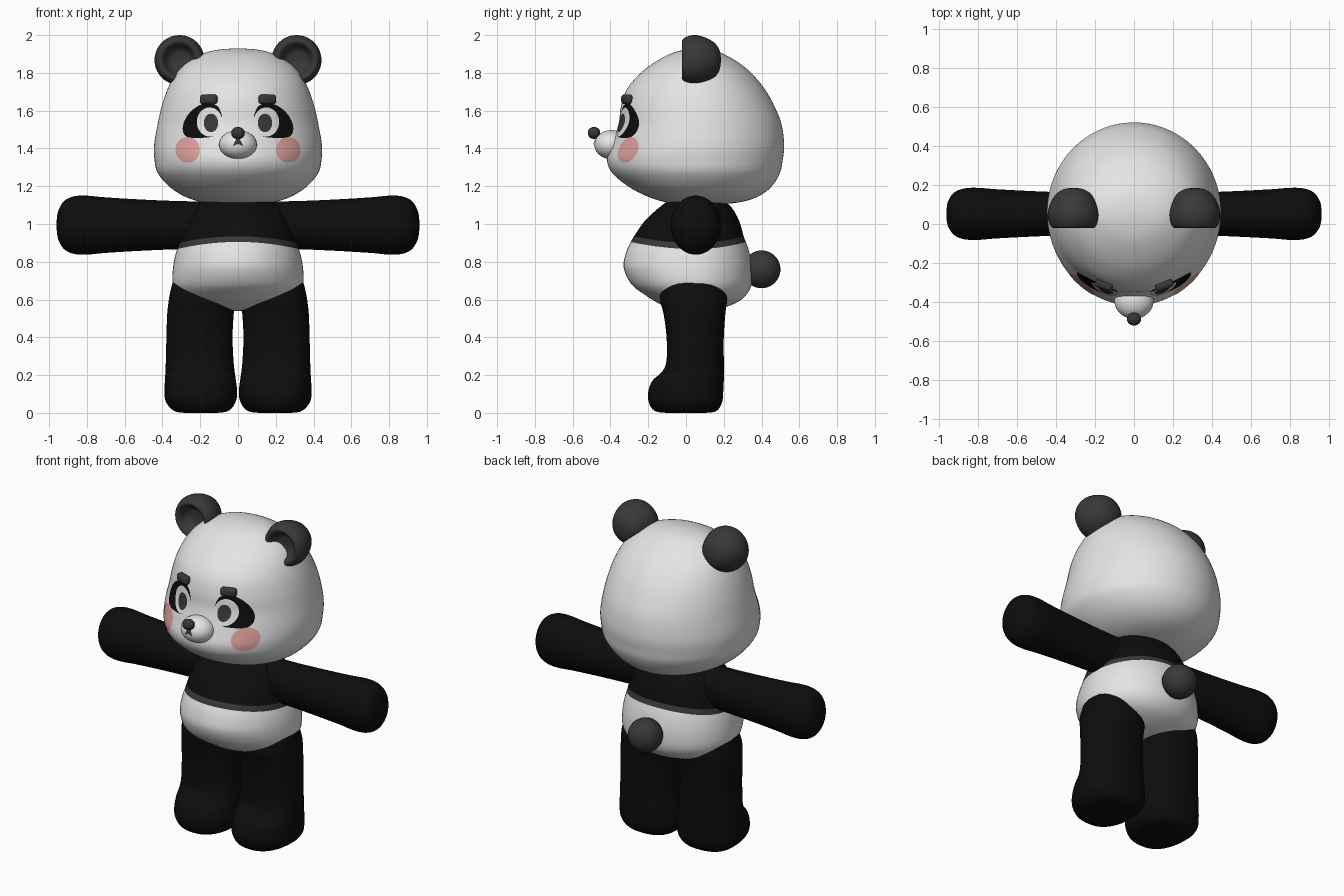
import bpy, bmesh, math
from mathutils import Matrix, Vector

if "Cube" in bpy.data.objects:
    bpy.data.objects.remove(bpy.data.objects["Cube"])


def mat(name, r, g, b):
    m = bpy.data.materials.new(name)
    m.diffuse_color = (r, g, b, 1)
    m.use_nodes = True
    m.node_tree.nodes["Principled BSDF"].inputs["Base Color"].default_value = m.diffuse_color
    return m


WHITE = mat("soft white", 0.78, 0.78, 0.78)
BLACK = mat("black", 0.004, 0.004, 0.004)
GREY = mat("charcoal grey", 0.04, 0.04, 0.04)
PINK = mat("blush pink", 0.75, 0.36, 0.34)


def finish(bm, name, mats, recalc=True):
    if recalc:
        bmesh.ops.recalc_face_normals(bm, faces=bm.faces[:])
    for f in bm.faces:
        f.smooth = True
    me = bpy.data.meshes.new(name)
    bm.to_mesh(me)
    bm.free()
    for m in mats:
        me.materials.append(m)
    ob = bpy.data.objects.new(name, me)
    bpy.context.collection.objects.link(ob)
    return ob


def smooth_rows(rows, k=5):
    """Catmull-Rom interpolation through rows of numbers."""
    out = []
    for i in range(len(rows) - 1):
        p0, p1 = rows[max(i - 1, 0)], rows[i]
        p2, p3 = rows[i + 1], rows[min(i + 2, len(rows) - 1)]
        for j in range(k):
            t = j / k
            out.append([0.5 * (2 * b + (c - a) * t + (2 * a - 5 * b + 4 * c - d) * t * t
                               + (3 * b - a - 3 * c + d) * t ** 3)
                        for a, b, c, d in zip(p0, p1, p2, p3)])
    out.append(list(rows[-1]))
    return out


def loft(rows, yc=None, power=2.0, seg=56):
    """Stack rings (height, centre x, half width, front y, back y)."""
    bm = bmesh.new()
    rings = []
    for z, cx, w, yf, yb in smooth_rows(rows):
        mid = (yf + yb) / 2 if yc is None else yc
        ring = []
        for i in range(seg):
            a = 2 * math.pi * i / seg
            c, s = math.cos(a), math.sin(a)
            ux = math.copysign(abs(c) ** (2 / power), c)
            uy = math.copysign(abs(s) ** (2 / power), s)
            ring.append(bm.verts.new((cx + w * ux, mid + uy * (yb - mid if s > 0 else mid - yf), z)))
        rings.append(ring)
    for a, b in zip(rings, rings[1:]):
        for i in range(seg):
            j = (i + 1) % seg
            bm.faces.new((a[i], a[j], b[j], b[i]))
    bm.faces.new(rings[0])
    bm.faces.new(rings[-1])
    return bm


def ball(name, centre, size, m):
    bm = bmesh.new()
    bmesh.ops.create_uvsphere(bm, u_segments=32, v_segments=20, radius=1)
    bm.transform(Matrix.Translation(centre) @ Matrix.Diagonal((*size, 1)))
    return finish(bm, name, [m])


# Head
YC = 0.06
HEAD = [(1.105, 0, .01, .05, .07), (1.11, 0, .16, -.08, .25), (1.14, 0, .27, -.19, .37),
        (1.195, 0, .36, -.30, .45), (1.27, 0, .425, -.39, .497), (1.34, 0, .442, -.418, .512),
        (1.42, 0, .444, -.395, .52), (1.53, 0, .425, -.357, .505), (1.62, 0, .405, -.345, .47),
        (1.71, 0, .375, -.315, .42), (1.79, 0, .333, -.25, .355), (1.85, 0, .275, -.175, .285),
        (1.90, 0, .19, -.085, .20), (1.922, 0, .11, -.01, .14), (1.93, 0, .01, .05, .07)]
finish(loft(HEAD, YC, seg=72), "head", [WHITE])
DENSE = smooth_rows(HEAD)


def face_y(x, z):
    for a, b in zip(DENSE, DENSE[1:]):
        if a[0] <= z <= b[0]:
            t = (z - a[0]) / (b[0] - a[0])
            w, yf = a[2] + t * (b[2] - a[2]), a[3] + t * (b[3] - a[3])
            return YC - (YC - yf) * math.sqrt(max(0, 1 - (x / w) ** 2))
    return YC


def muzzle_y(x, z):
    return -.395 - .09 * math.sqrt(max(0, 1 - (x / .1) ** 2 - ((z - 1.42) / .077) ** 2))


def patch(name, outline, centre, side, lift, m, surface=face_y, steps=7):
    """Thin sheet that follows the surface inside an (x, z) outline."""
    bm = bmesh.new()

    def put(p):
        return bm.verts.new((side * p[0], surface(p[0], p[1]) - lift, p[1]))
    rings = [[put([c + (q - c) * s / steps for c, q in zip(centre, p)]) for p in outline]
             for s in range(1, steps + 1)]
    mid, n = put(centre), len(outline)
    for i in range(n):
        j = (i + 1) % n
        bm.faces.new((mid, rings[0][i], rings[0][j]))
        for a, b in zip(rings, rings[1:]):
            bm.faces.new((a[i], b[i], b[j], a[j]))
    bm.normal_update()
    if sum(f.normal.y for f in bm.faces) > 0:
        bmesh.ops.reverse_faces(bm, faces=bm.faces[:])
    return finish(bm, name, [m], recalc=False)


def oval(cx, cz, rx, rz, n=36):
    return [(cx + rx * math.cos(2 * math.pi * i / n), cz + rz * math.sin(2 * math.pi * i / n))
            for i in range(n)]


EYE_SPOT = [(.085, 1.575), (.105, 1.62), (.15, 1.64), (.205, 1.628), (.255, 1.59), (.288, 1.535),
            (.29, 1.485), (.262, 1.458), (.20, 1.456), (.13, 1.465), (.09, 1.51)]
EYE_SPOT = smooth_rows(EYE_SPOT + EYE_SPOT[:1], 4)[:-1]

# Muzzle, nose and mouth
ball("muzzle", (0, -.395, 1.42), (.1, .09, .077), WHITE)
ball("nose", (0, -.487, 1.482), (.036, .033, .032), GREY)
patch("mouth", [(-.026, 1.412), (0, 1.424), (.026, 1.412), (.02, 1.43), (.007, 1.455),
                (-.007, 1.455), (-.02, 1.43)], (0, 1.432), 1, .004, GREY, muzzle_y)

# Torso with dark top and hem band
bm = loft([(.54, 0, .01, .03, .05), (.55, 0, .13, -.07, .17), (.58, 0, .24, -.145, .26),
           (.62, 0, .31, -.21, .315), (.68, 0, .345, -.288, .347), (.77, 0, .345, -.33, .35),
           (.85, 0, .335, -.317, .335), (.905, 0, .322, -.292, .317), (.935, 0, .315, -.275, .305),
           (1.02, 0, .28, -.215, .28), (1.10, 0, .22, -.125, .23), (1.14, 0, .12, -.06, .15),
           (1.145, 0, .01, .04, .06)], .05)
for f in bm.faces:
    z = f.calc_center_median().z
    f.material_index = 0 if z < .905 else 1 if z < .935 else 2
for v in bm.verts:
    v.co.z -= .04 * (v.co.x / .32) ** 2 * max(0, 1 - abs(v.co.z - .92) / .2)
finish(bm, "torso", [WHITE, GREY, BLACK])

# Tail
ball("tail", (0, .40, .76), (.1, .1, .1), GREY)

ARM = [(.10, .125), (.30, .127), (.50, .135), (.70, .147), (.80, .156), (.87, .152),
       (.92, .128), (.95, .08), (.959, .035), (.96, .003)]
EAR = [(.185, .003), (.178, .05), (.15, .092), (.10, .12), (.05, .132), (.01, .126), (-.015, .112),
       (-.02, .098), (-.008, .083), (.02, .07), (.04, .045), (.045, .003)]
LEG = [(0, .195, .01, -.01, .01), (.002, .195, .11, -.13, .13), (.018, .195, .155, -.175, .17),
       (.06, .197, .185, -.198, .192), (.11, .197, .193, -.20, .197), (.17, .199, .188, -.178, .2),
       (.22, .201, .183, -.125, .2), (.28, .203, .179, -.103, .2), (.40, .204, .175, -.103, .2),
       (.52, .199, .176, -.118, .208), (.60, .19, .176, -.138, .218), (.65, .183, .173, -.135, .215),
       (.69, .18, .163, -.11, .19), (.72, .175, .12, -.05, .13), (.73, .17, .01, .03, .05)]

for side, tag in ((-1, "right"), (1, "left")):
    flip = Matrix.Diagonal((side, 1, 1, 1))
    # Arms
    bm = loft([(h, 0, r, -r * .855, r * .855) for h, r in ARM], 0)
    for v in bm.verts:
        x, y, z = v.co
        v.co = Vector((side * z, y + .052, x + .994))
    finish(bm, tag + "_arm", [BLACK])
    # Legs with feet
    bm = loft(LEG, .04, 2.4)
    bm.transform(flip)
    finish(bm, tag + "_leg", [BLACK])
    # Ears with a dished front
    bm = loft([(h, 0, r, -r, r) for h, r in EAR], 0, seg=40)
    for v in bm.verts:
        x, y, z = v.co
        v.co = Vector((side * (.31 + x), z, 1.868 + y))
    finish(bm, tag + "_ear", [GREY])
    # Eye spots, eyes, pupils and cheeks
    patch(tag + "_eye_spot", EYE_SPOT, (.18, 1.545), side, .003, BLACK)
    patch(tag + "_eye", oval(.15, 1.54, .068, .077), (.15, 1.54), side, .006, WHITE)
    patch(tag + "_pupil", oval(.143, 1.535, .038, .049), (.143, 1.535), side, .009, GREY)
    patch(tag + "_cheek", oval(.267, 1.393, .065, .068), (.267, 1.393), side, .003, PINK)
    # Eyebrows
    bm = bmesh.new()
    bmesh.ops.create_cube(bm, size=1)
    bm.transform(Matrix.Diagonal((.095, .042, .052, 1)))
    bmesh.ops.bevel(bm, geom=bm.edges[:], offset=.018, segments=4, profile=.5, affect='EDGES')
    bm.transform(flip @ Matrix.Translation((.155, face_y(.155, 1.66) - .01, 1.66))
                 @ Matrix.Rotation(.33, 4, 'Z'))
    finish(bm, tag + "_eyebrow", [GREY])
